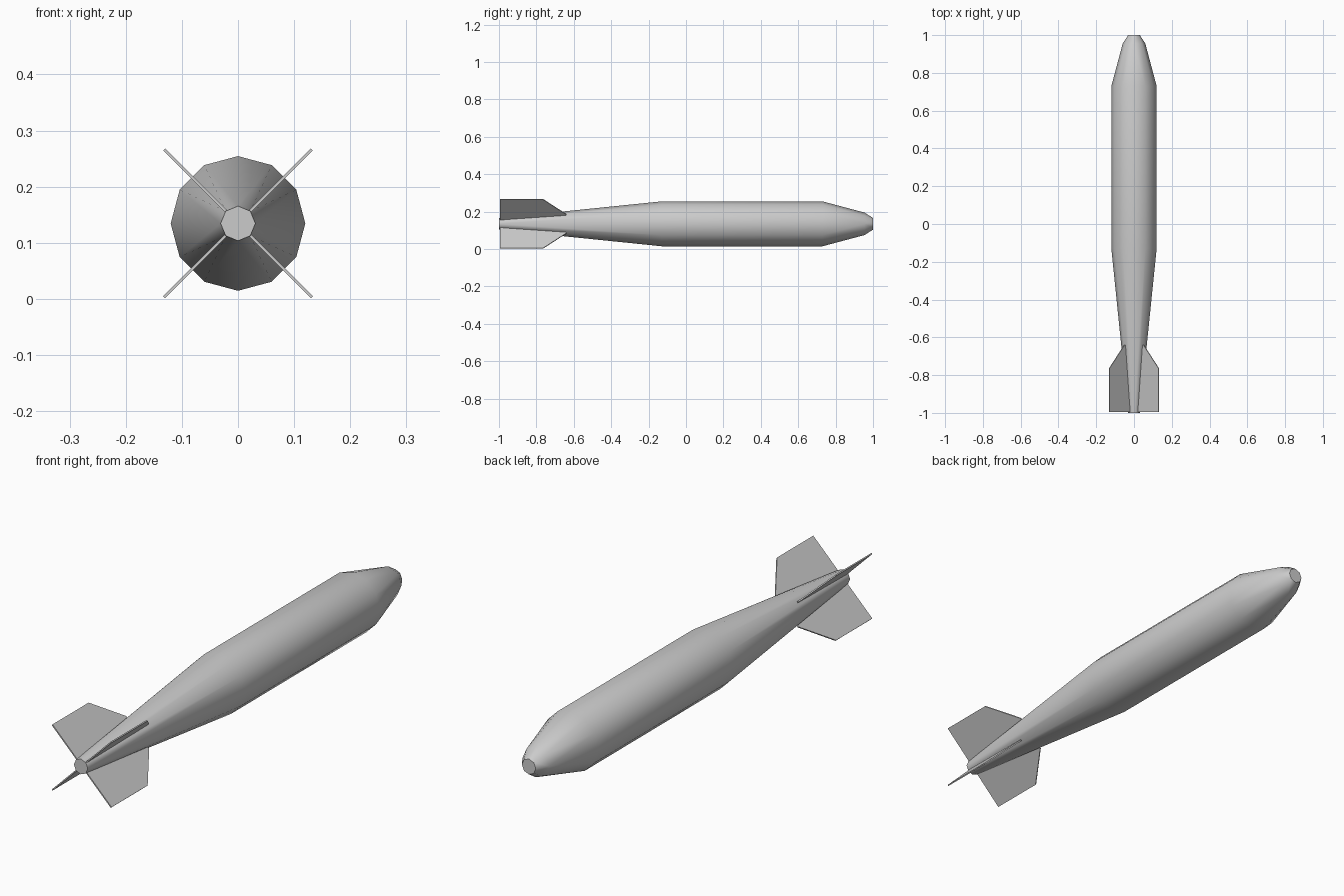
import bpy, bmesh
from math import sin, cos, pi, radians
from mathutils import Matrix, Vector

AXIS_Z = 0.1345

cube = bpy.data.objects.get("Cube")
if cube:
    bpy.data.objects.remove(cube, do_unlink=True)

grey = bpy.data.materials.new("casing grey")
grey.use_nodes = True
colour = (0.6, 0.6, 0.6, 1)
grey.diffuse_color = colour
grey.node_tree.nodes["Principled BSDF"].inputs["Base Color"].default_value = colour


def finish(bm, name):
    bmesh.ops.recalc_face_normals(bm, faces=bm.faces)
    mesh = bpy.data.meshes.new(name)
    bm.to_mesh(mesh)
    bm.free()
    mesh.materials.append(grey)
    obj = bpy.data.objects.new(name, mesh)
    obj.location.z = AXIS_Z
    bpy.context.collection.objects.link(obj)
    return obj


# Casing: convex skin stretched over rings of (y, radius, sides)
rings = [(-1, 0.031, 8), (-0.13, 0.12, 12), (0.73, 0.12, 12),
         (0.955, 0.06, 8), (1, 0.031, 8)]
bm = bmesh.new()
for y, r, n in rings:
    for i in range(n):
        a = 2 * pi * i / n
        bm.verts.new((r * sin(a), y, r * cos(a)))
bmesh.ops.convex_hull(bm, input=bm.verts)
bmesh.ops.dissolve_limit(bm, angle_limit=radians(0.5), verts=bm.verts, edges=bm.edges)
casing = finish(bm, "casing")
bpy.ops.object.select_all(action='DESELECT')
casing.select_set(True)
bpy.context.view_layer.objects.active = casing
bpy.ops.object.shade_smooth_by_angle(angle=radians(40))

# Four thin tail fins set diagonally, rooted inside the casing
outline = [(-0.995, 0.015), (-0.995, 0.186), (-0.765, 0.186), (-0.64, 0.072), (-0.66, 0.015)]
half = 0.0025
names = ["upper_left_fin", "lower_left_fin", "lower_right_fin", "upper_right_fin"]
for k, name in enumerate(names):
    bm = bmesh.new()
    face = bm.faces.new([bm.verts.new((-half, y, r)) for y, r in outline])
    side = bmesh.ops.extrude_face_region(bm, geom=[face])["geom"]
    bmesh.ops.translate(bm, vec=Vector((2 * half, 0, 0)),
                        verts=[v for v in side if isinstance(v, bmesh.types.BMVert)])
    bmesh.ops.transform(bm, matrix=Matrix.Rotation(pi / 4 + k * pi / 2, 4, 'Y'), verts=bm.verts)
    finish(bm, name)
